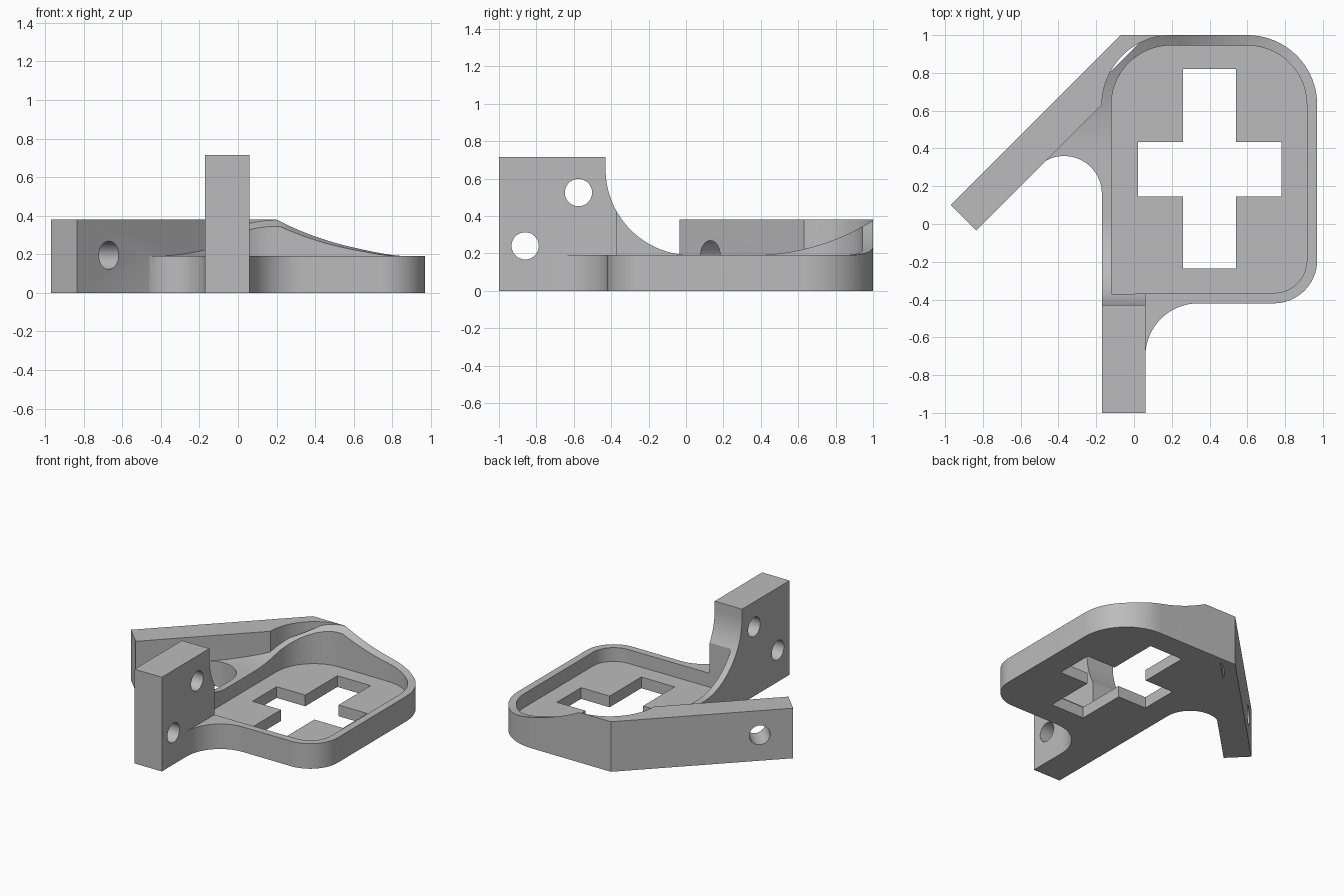
import bpy, bmesh
from math import sin, cos, radians, sqrt, asin, degrees
from mathutils import Vector

cube = bpy.data.objects.get("Cube")
if cube:
    bpy.data.objects.remove(cube, do_unlink=True)

grey = bpy.data.materials.new("plain grey")
grey.use_nodes = True
grey.diffuse_color = (0.5, 0.5, 0.5, 1)
grey.node_tree.nodes["Principled BSDF"].inputs["Base Color"].default_value = (0.5, 0.5, 0.5, 1)


def arc(cx, cy, r, start, end, n=20):
    angles = [radians(start + (end - start) * i / n) for i in range(n + 1)]
    return [(cx + r * cos(a), cy + r * sin(a)) for a in angles]


def prism(name, points, low, high, place=lambda u, v, w: (u, v, w)):
    """Extrude a 2D outline between low and high, mapped into space by place."""
    bm = bmesh.new()
    rings = [[bm.verts.new(place(u, v, w)) for u, v in points] for w in (low, high)]
    bm.faces.new(rings[0])
    bm.faces.new(rings[1])
    count = len(points)
    for i in range(count):
        j = (i + 1) % count
        bm.faces.new((rings[0][i], rings[0][j], rings[1][j], rings[1][i]))
    bmesh.ops.recalc_face_normals(bm, faces=bm.faces)
    mesh = bpy.data.meshes.new(name)
    bm.to_mesh(mesh)
    bm.free()
    mesh.materials.append(grey)
    obj = bpy.data.objects.new(name, mesh)
    bpy.context.collection.objects.link(obj)
    return obj


def combine(target, other, operation):
    mod = target.modifiers.new(operation.lower(), "BOOLEAN")
    mod.operation, mod.solver, mod.object = operation, "EXACT", other
    bpy.context.view_layer.objects.active = target
    bpy.ops.object.modifier_apply(modifier=mod.name)
    bpy.data.objects.remove(other, do_unlink=True)


def along_x(u, v, w):
    return (w, u, v)


def along_arm(u, v, w):
    # u = distance out from the arm's inner face, w = distance along the arm
    s = sqrt(0.5)
    return (-0.17 + s * (u + w), 0.63 + s * (w - u), v)


RIM, TOP, FLOOR = 0.19, 0.38, 0.085

# Tray with corner webs, tall enough to be trimmed by the two sweeping cuts
outline = (
    [(-0.17, -0.70)]
    + arc(0.34, -0.70, 0.28, 180, 90)
    + arc(0.74, -0.19, 0.23, -90, 0)
    + arc(0.60, 0.63, 0.37, 0, 90)
    + [(0.07, 1.0), (0.03, 0.96), (-0.57, 0.36)]
    + arc(-0.37, 0.16, 0.20, 135, 0)
)
bracket = prism("bracket", outline, 0, 0.6)


def sweep(start, end, rim):
    """Concave curve rising from the rim at start up to the arm top at end."""
    run, rise = abs(end - start), TOP - rim
    r = (run * run + rise * rise) / (2 * rise)
    side = 1 if end > start else -1
    swing = degrees(asin(run / r))
    return arc(start, rim + r, r, -90, -90 + side * swing, 28)


# Trim the top: one curve rising to the back, one rising towards the arm
back_curve = sweep(0.35, 1.005, RIM)
combine(bracket, prism("back_sweep_cutter", [(-2, RIM)] + back_curve
                       + [(1.1, 0.43), (1.1, 1), (-2, 1)], -2, 2, along_x), "DIFFERENCE")
arm_curve = sweep(0.57, 0, RIM + 0.0005)
combine(bracket, prism("arm_sweep_cutter", [(3, RIM + 0.0005)] + arm_curve
                       + [(-0.08, 0.43), (-0.08, 1), (3, 1)], -3, 3, along_arm), "DIFFERENCE")

# Diagonal arm, ending in a curved wall around the tray corner
arm_outline = [(-0.97, 0.10), (-0.07, 1.0)] + arc(0.20, 0.63, 0.37, 90, 180) + [(-0.835, -0.035)]
combine(bracket, prism("arm", arm_outline, 0, TOP), "UNION")

# Upright post with a concave brace running into the left rim
post_profile = ([(-1, 0), (-1, 0.715), (-0.43, 0.715)]
                + arc(0.03, 0.65, 0.46, 180, 270, 28) + [(0.03, 0)])
combine(bracket, prism("post", post_profile, -0.17, 0.06, along_x), "UNION")

# Pocket in the tray, with one square corner beside the post
pocket = (
    [(-0.12, -0.37)]
    + arc(0.74, -0.19, 0.175, -90, 0)
    + arc(0.60, 0.63, 0.315, 0, 90)
    + arc(0.195, 0.63, 0.315, 90, 180)
)
combine(bracket, prism("pocket_cutter", pocket, FLOOR, 1), "DIFFERENCE")

# Cross-shaped opening through the floor
x0, x1, x2, x3 = 0.02, 0.26, 0.54, 0.78
y0, y1, y2, y3 = -0.235, 0.145, 0.435, 0.82
cross = [(x1, y0), (x2, y0), (x2, y1), (x3, y1), (x3, y2), (x2, y2),
         (x2, y3), (x1, y3), (x1, y2), (x0, y2), (x0, y1), (x1, y1)]
combine(bracket, prism("cross_cutter", cross, -1, 0.5), "DIFFERENCE")

# Bolt holes through the post and the arm
for y, z in ((-0.575, 0.525), (-0.86, 0.24)):
    hole = prism("hole_cutter", arc(y, z, 0.073, 0, 348.75, 31), -0.4, 0.3, along_x)
    combine(bracket, hole, "DIFFERENCE")


def across_arm(u, v, w):
    return along_arm(w, v, u)


arm_hole = prism("hole_cutter", arc(-0.707, 0.195, 0.073, 0, 348.75, 31), -0.4, 0.1, across_arm)
combine(bracket, arm_hole, "DIFFERENCE")

bpy.ops.object.select_all(action="DESELECT")
bracket.select_set(True)
bpy.context.view_layer.objects.active = bracket
bpy.ops.object.shade_smooth_by_angle(angle=radians(25))
